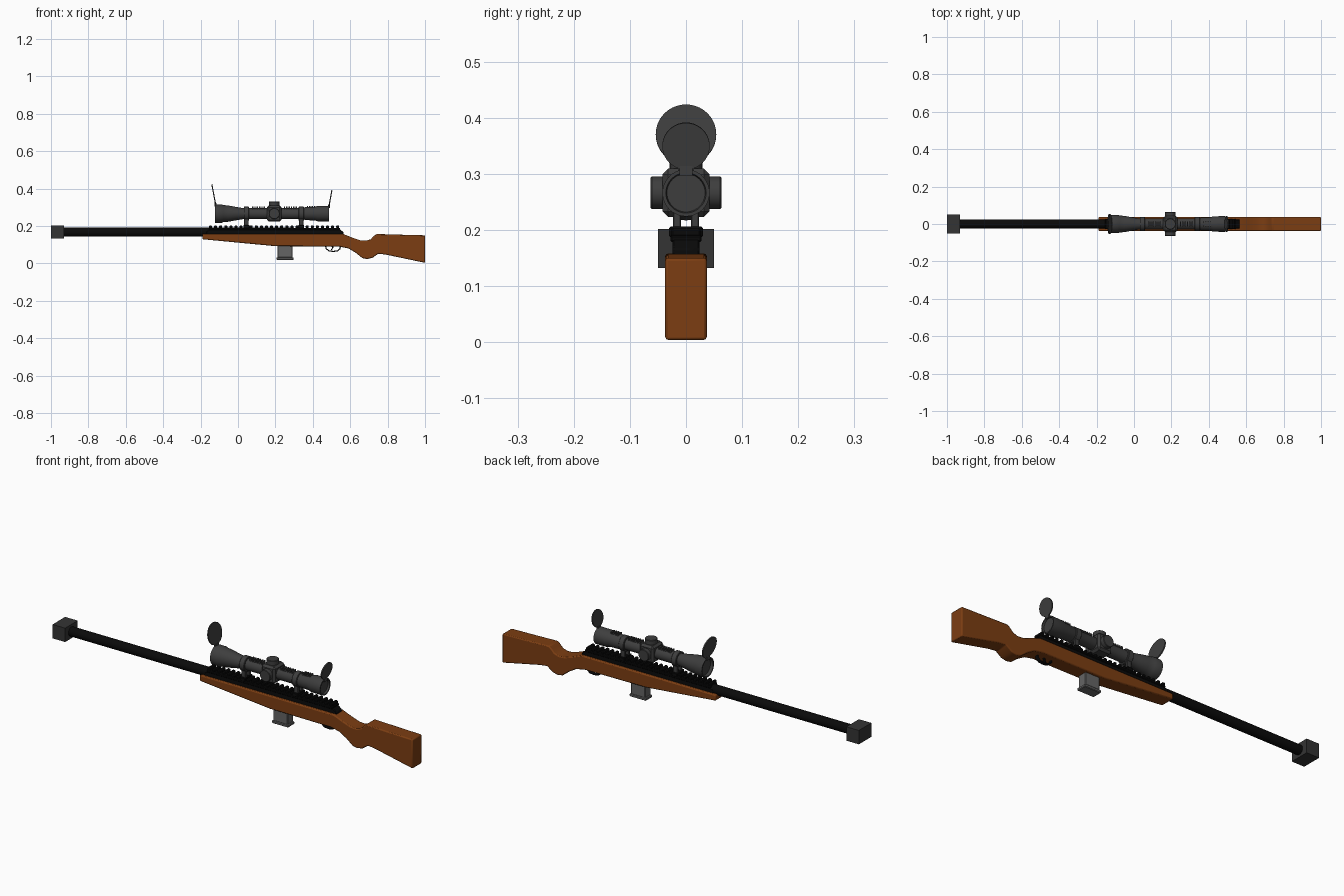
import bpy, bmesh, math
from mathutils import Vector

cube = bpy.data.objects.get("Cube")
if cube:
    bpy.data.objects.remove(cube, do_unlink=True)


def material(name, rgb, rough=0.6):
    m = bpy.data.materials.new(name)
    m.use_nodes = True
    m.diffuse_color = (*rgb, 1)
    bsdf = m.node_tree.nodes["Principled BSDF"]
    bsdf.inputs["Base Color"].default_value = (*rgb, 1)
    bsdf.inputs["Roughness"].default_value = rough
    return m


WOOD = material("brown wood", (0.2, 0.047, 0.006))
BLACK = material("black steel", (0.003, 0.003, 0.003))
GREY = material("dark grey metal", (0.048, 0.048, 0.048))
BRAKE = material("charcoal metal", (0.034, 0.034, 0.034))
STEEL = material("mid grey steel", (0.13, 0.13, 0.13))


def finish(name, bm, mat, bevel=0, segments=1, smooth=False):
    bmesh.ops.recalc_face_normals(bm, faces=bm.faces[:])
    me = bpy.data.meshes.new(name)
    bm.to_mesh(me)
    bm.free()
    me.materials.append(mat)
    ob = bpy.data.objects.new(name, me)
    bpy.context.collection.objects.link(ob)
    bpy.ops.object.select_all(action="DESELECT")
    ob.select_set(True)
    bpy.context.view_layer.objects.active = ob
    if bevel:
        mod = ob.modifiers.new("Bevel", "BEVEL")
        mod.width, mod.segments = bevel, segments
        mod.limit_method, mod.angle_limit = "ANGLE", math.radians(40)
    if smooth:
        bpy.ops.object.shade_smooth_by_angle(angle=math.radians(35))
    return ob


def add_box(bm, x, y, z):
    vs = bmesh.ops.create_cube(bm, size=1)["verts"]
    for v in vs:
        v.co = Vector([(r[0] + r[1]) / 2 + c * (r[1] - r[0]) for c, r in zip(v.co, (x, y, z))])


def box(name, x, y, z, mat, bevel=0):
    bm = bmesh.new()
    add_box(bm, x, y, z)
    return finish(name, bm, mat, bevel)


def rod(name, a, b, radius, mat, sides=32, bevel=0):
    a, b = Vector(a), Vector(b)
    bm = bmesh.new()
    bmesh.ops.create_cone(bm, cap_ends=True, segments=sides, radius1=radius,
                          radius2=radius, depth=(b - a).length)
    turn = (b - a).to_track_quat("Z", "Y")
    for v in bm.verts:
        v.co = turn @ v.co + (a + b) / 2
    return finish(name, bm, mat, bevel, smooth=True)


def slab(name, outline, half, mat, bevel=0, segments=1):
    """Side outline in x and z, given thickness across y."""
    bm = bmesh.new()
    face = bm.faces.new([bm.verts.new((x, -half, z)) for x, z in outline])
    new = bmesh.ops.extrude_face_region(bm, geom=[face])["geom"]
    for v in new:
        if isinstance(v, bmesh.types.BMVert):
            v.co.y = half
    return finish(name, bm, mat, bevel, segments, smooth=True)


def lathe_x(name, profile, z, mat, sides=40):
    """Turn (x, radius) points about a line parallel to x."""
    bm = bmesh.new()
    rings = []
    for x, r in profile:
        rings.append([bm.verts.new((x, r * math.cos(t), z + r * math.sin(t)))
                      for t in (2 * math.pi * i / sides for i in range(sides))])
    for p, q in zip(rings, rings[1:]):
        for i in range(sides):
            j = (i + 1) % sides
            bm.faces.new((p[i], p[j], q[j], q[i]))
    bm.faces.new(rings[0])
    bm.faces.new(rings[-1])
    return finish(name, bm, mat, smooth=True)


# Wooden stock, from fore-end to butt
slab("stock", [
    (-0.19, 0.158), (-0.19, 0.129), (0.2, 0.092), (0.54, 0.09), (0.59, 0.08),
    (0.63, 0.056), (0.665, 0.028), (0.69, 0.023), (0.72, 0.03), (0.75, 0.052),
    (0.79, 0.047), (1.0, 0.003), (1.0, 0.15), (0.88, 0.153), (0.74, 0.157),
    (0.725, 0.145), (0.71, 0.129), (0.685, 0.121), (0.655, 0.123),
    (0.61, 0.138), (0.56, 0.158)], 0.037, WOOD, 0.005, 2)

# Barrel and muzzle brake with three crossing bores
BORE = 0.167
rod("barrel", (-0.935, 0, BORE), (0.3, 0, BORE), 0.0235, BLACK, 32)
brake = box("muzzle_brake", (-1, -0.93), (-0.05, 0.05), (0.132, 0.202), BRAKE)
cutters = [
    rod("side_bore", (-0.965, -0.1, BORE), (-0.965, 0.1, BORE), 0.025, BRAKE),
    rod("vertical_bore", (-0.965, 0, 0.05), (-0.965, 0, 0.3), 0.025, BRAKE),
    rod("muzzle_bore", (-1.1, 0, BORE), (-0.965, 0, BORE), 0.017, BRAKE)]
for cutter in cutters:
    mod = brake.modifiers.new("Bore", "BOOLEAN")
    mod.operation, mod.solver, mod.object = "DIFFERENCE", "EXACT", cutter
    cutter.hide_render = True
bpy.ops.object.select_all(action="DESELECT")
brake.select_set(True)
bpy.context.view_layer.objects.active = brake
for mod in list(brake.modifiers):
    bpy.ops.object.modifier_apply(modifier=mod.name)
for cutter in cutters:
    bpy.data.objects.remove(cutter, do_unlink=True)

# Receiver and toothed rail
slab("receiver", [(-0.17, 0.15), (0.565, 0.15), (0.565, 0.166), (0.545, 0.182),
                  (-0.15, 0.182), (-0.17, 0.172)], 0.024, BLACK, 0.003)
box("rail_base", (-0.155, 0.545), (-0.028, 0.028), (0.178, 0.19), BLACK, 0.003)
bm = bmesh.new()
TEETH = 26
for i in range(TEETH):
    x = -0.155 + i * 0.0272
    add_box(bm, (x, x + 0.016), (-0.027, 0.027), (0.187, 0.203))
finish("rail_teeth", bm, BLACK, 0.004)

# Magazine with floor plate
box("magazine", (0.212, 0.292), (-0.023, 0.023), (0.03, 0.1), STEEL, 0.003)
box("magazine_floor_plate", (0.206, 0.298), (-0.026, 0.026), (0.018, 0.032), STEEL, 0.003)

# Trigger guard as a bent strap, and trigger
curve = bpy.data.curves.new("trigger_guard", "CURVE")
curve.dimensions = "2D"
curve.fill_mode = "NONE"
curve.extrude, curve.bevel_depth = 0.006, 0.003
path = [(0.468, 0.095), (0.472, 0.078), (0.487, 0.067), (0.51, 0.064),
        (0.532, 0.067), (0.545, 0.078), (0.548, 0.095)]
spline = curve.splines.new("POLY")
spline.points.add(len(path) - 1)
for p, (x, z) in zip(spline.points, path):
    p.co = (x, z, 0, 1)
curve.materials.append(BLACK)
guard = bpy.data.objects.new("trigger_guard", curve)
guard.rotation_euler.x = math.pi / 2
bpy.context.collection.objects.link(guard)
slab("trigger", [(0.5, 0.095), (0.502, 0.082), (0.497, 0.073), (0.502, 0.072),
                 (0.509, 0.082), (0.512, 0.095)], 0.004, BLACK)

# Scope tube with recessed lenses at both ends
AXIS = 0.266
lathe_x("scope_tube", [
    (-0.108, 0.041), (-0.122, 0.043), (-0.122, 0.049), (-0.085, 0.049), (-0.08, 0.046),
    (-0.05, 0.043), (0.0, 0.034), (0.03, 0.029), (0.345, 0.029), (0.36, 0.035),
    (0.41, 0.036), (0.425, 0.041), (0.487, 0.042), (0.487, 0.036), (0.478, 0.034)],
    AXIS, GREY)

# Scope mounts
for name, x in (("front", 0.045), ("rear", 0.338)):
    rod(name + "_mount_ring", (x - 0.014, 0, AXIS), (x + 0.014, 0, AXIS), 0.037, GREY, bevel=0.002)
    for side, y in (("left", 0.016), ("right", -0.016)):
        box(f"{name}_mount_{side}_leg", (x - 0.012, x + 0.012), (y - 0.007, y + 0.007),
            (0.198, 0.25), GREY, 0.002)
    box(name + "_mount_foot", (x - 0.016, x + 0.016), (-0.03, 0.03), (0.186, 0.206), BLACK, 0.003)

# Adjustment turret
TX = 0.194
box("turret_block", (TX - 0.039, TX + 0.039), (-0.042, 0.042), (0.223, 0.309), GREY, 0.01)
rod("side_knobs", (TX, -0.063, AXIS), (TX, 0.063, AXIS), 0.029, GREY, bevel=0.002)
rod("top_knob", (TX, 0, AXIS), (TX, 0, 0.331), 0.029, GREY, bevel=0.002)

# Grip ribs along the top of the scope
bm = bmesh.new()
for start, count, top in ((0.075, 6, 0.303), (0.245, 6, 0.303), (0.368, 4, 0.308)):
    for i in range(count):
        x = start + i * 0.0125
        add_box(bm, (x, x + 0.007), (-0.014, 0.014), (0.285, top))
finish("scope_ribs", bm, GREY)

# Raised lens caps with hinges
for name, hinge, tip in (("front", (-0.12, 0.317), (-0.14, 0.423)),
                         ("rear", (0.487, 0.308), (0.502, 0.391))):
    h, t = (Vector((p[0], 0, p[1])) for p in (hinge, tip))
    mid, up = (h + t) / 2, (t - h)
    normal = Vector((up.z, 0, -up.x)).normalized() * 0.003
    rod(name + "_lens_cap", mid - normal, mid + normal, up.length / 2, GREY, 40)
    box(name + "_cap_hinge", (h.x - 0.005, h.x + 0.005), (-0.012, 0.012),
        (h.z - 0.012, h.z + 0.006), GREY)
